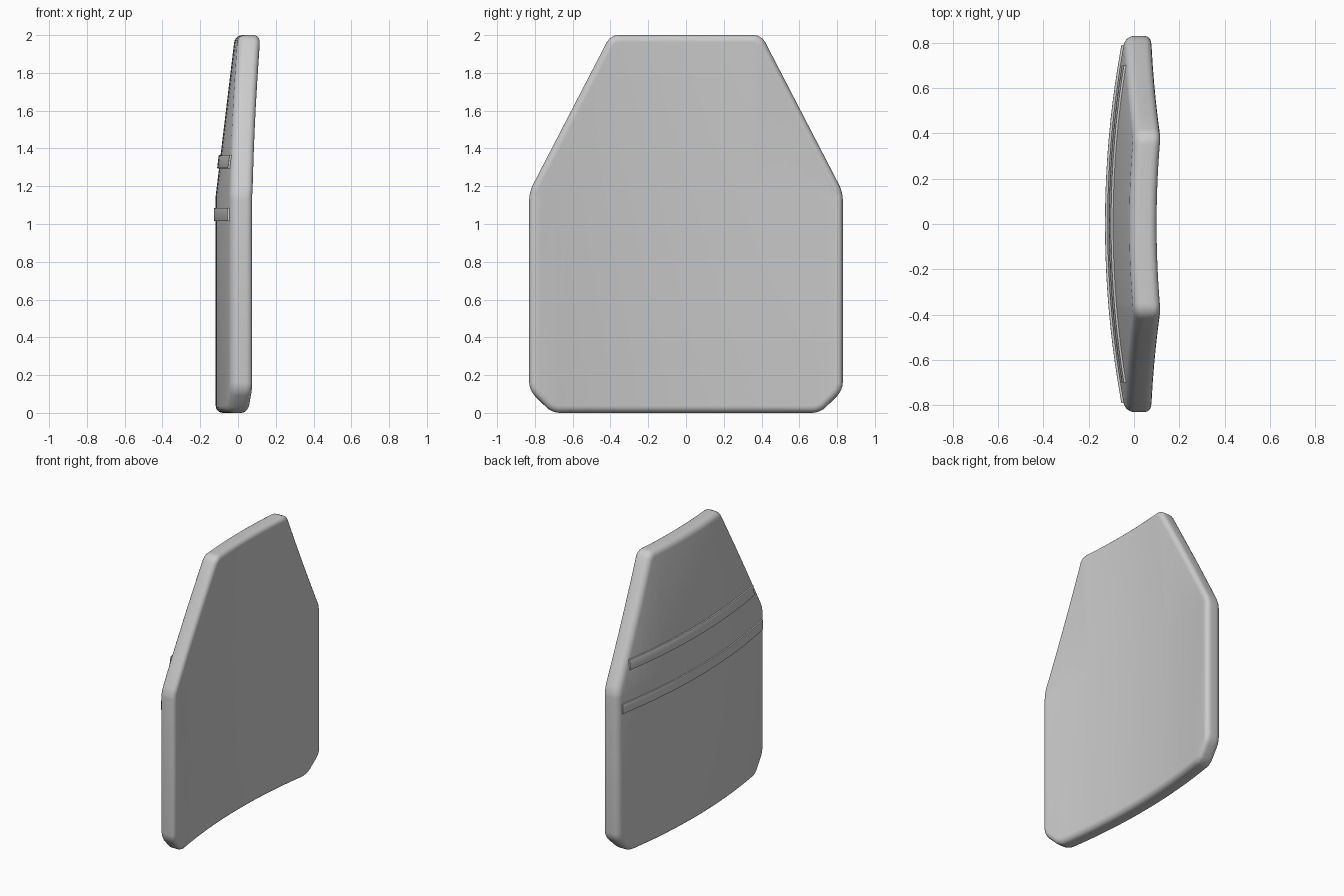
import bpy, bmesh

if "Cube" in bpy.data.objects:
    bpy.data.objects.remove(bpy.data.objects["Cube"])

BACK, THICK = -0.118, 0.12   # rear face at the centre line, slab thickness
HALF, SAG = 0.83, 0.08       # half width, depth of the sideways curve
BEND_Z, LEAN = 1.15, 0.102   # height where the plate leans, lean at the top


def curve(bm):
    """Slice across the width, then bow the slab and lean its upper part."""
    cuts = [((0, -HALF + 2 * HALF * i / 24, 0), (0, 1, 0)) for i in range(1, 24)]
    cuts.append(((0, 0, BEND_Z), (0, 0, 1)))
    for co, no in cuts:
        geom = bm.verts[:] + bm.edges[:] + bm.faces[:]
        bmesh.ops.bisect_plane(bm, geom=geom, plane_co=co, plane_no=no, dist=1e-5)
    for v in bm.verts:
        v.co.x += SAG * (v.co.y / HALF) ** 2
        v.co.x += LEAN * max(0, v.co.z - BEND_Z) / (2 - BEND_Z)


def slab(name, outline, x0, x1, corner, rim, seg):
    """Extrude a (y, z) outline along x, round it and curve it."""
    bm = bmesh.new()
    face = bm.faces.new([bm.verts.new((x0, y, z)) for y, z in outline])
    ext = bmesh.ops.extrude_face_region(bm, geom=[face])
    for v in ext["geom"]:
        if isinstance(v, bmesh.types.BMVert):
            v.co.x = x1
    bmesh.ops.recalc_face_normals(bm, faces=bm.faces[:])
    if corner:
        edges = [e for e in bm.edges if abs(e.verts[0].co.x - e.verts[1].co.x) > 1e-4]
        bmesh.ops.bevel(bm, geom=edges, offset=corner, segments=4, profile=0.5,
                        affect='EDGES')
    edges = [e for e in bm.edges if abs(e.verts[0].co.x - e.verts[1].co.x) < 1e-4]
    bmesh.ops.bevel(bm, geom=edges, offset=rim, segments=seg, profile=0.5,
                    affect='EDGES')
    curve(bm)
    bmesh.ops.recalc_face_normals(bm, faces=bm.faces[:])
    mesh = bpy.data.meshes.new(name)
    bm.to_mesh(mesh)
    bm.free()
    obj = bpy.data.objects.new(name, mesh)
    bpy.context.collection.objects.link(obj)
    bpy.ops.object.select_all(action='DESELECT')
    obj.select_set(True)
    bpy.context.view_layer.objects.active = obj
    bpy.ops.object.shade_smooth_by_angle(angle=0.6)
    return obj


# Main plate: clipped top shoulders and small bottom chamfers
side = [(0.71, 0), (0.83, 0.12), (0.83, 1.17), (0.40, 2)]
outline = side + [(-y, z) for y, z in reversed(side)]
slab("curved_plate", outline, BACK, BACK + THICK, 0.04, 0.038, 5)

# Two thin straps across the rear face
for name, z, w in (("lower_strap", 1.05, 0.79), ("upper_strap", 1.33, 0.70)):
    h = 0.035
    slab(name, [(-w, z - h), (w, z - h), (w, z + h), (-w, z + h)],
         BACK - 0.01, BACK + 0.02, 0, 0.003, 2)
